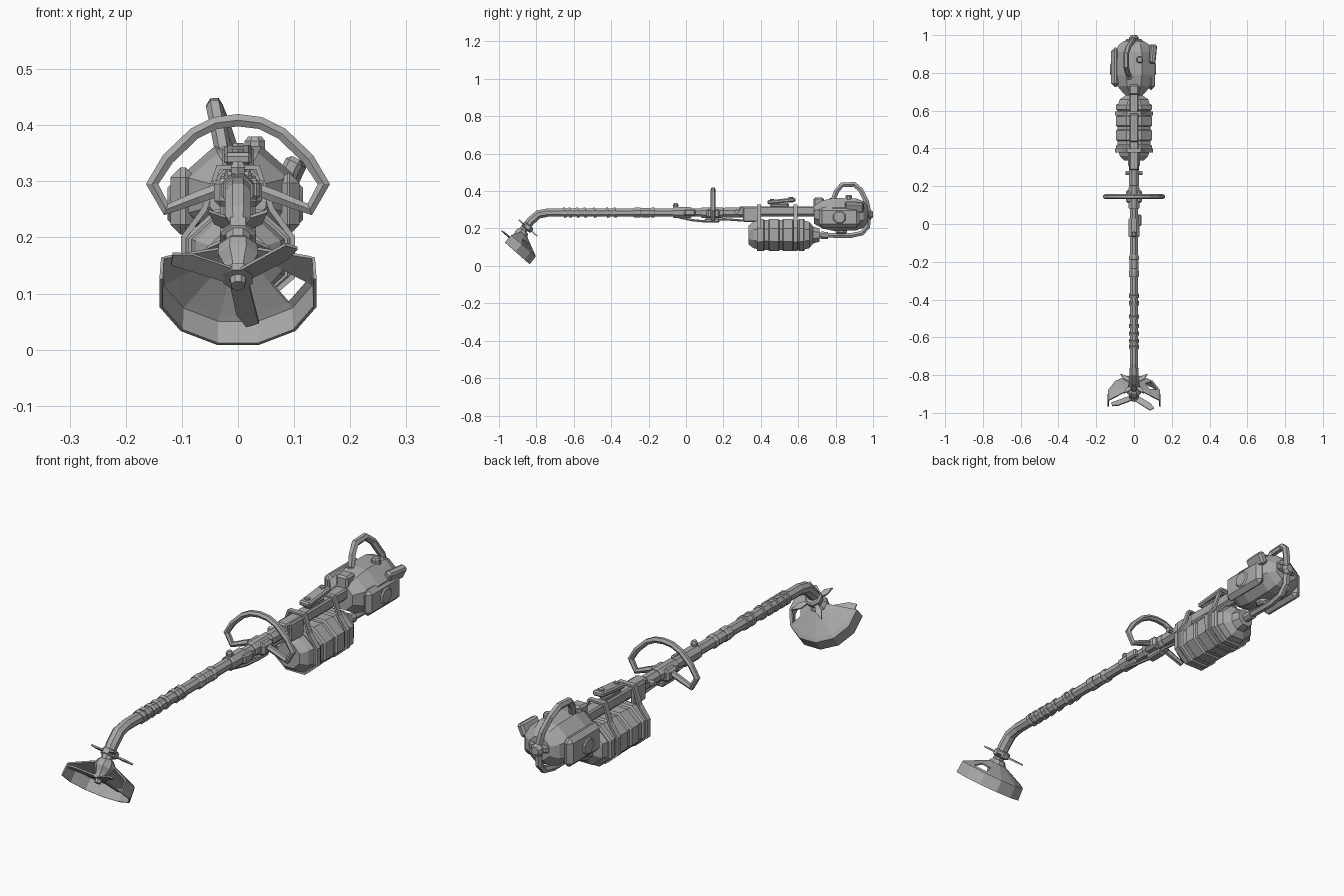
import bpy, bmesh, math
from mathutils import Vector, Matrix

old = bpy.data.objects.get("Cube")
if old:
    bpy.data.objects.remove(old, do_unlink=True)

grey = bpy.data.materials.new("plain_grey")
grey.use_nodes = True
grey.diffuse_color = (0.4, 0.4, 0.4, 1)
grey.node_tree.nodes["Principled BSDF"].inputs["Base Color"].default_value = (0.4, 0.4, 0.4, 1)
X, Y, Z = Vector((1, 0, 0)), Vector((0, 1, 0)), Vector((0, 0, 1))


def finish(name, bm, matrix=None):
    if matrix:
        bm.transform(matrix)
    bmesh.ops.recalc_face_normals(bm, faces=bm.faces)
    mesh = bpy.data.meshes.new(name)
    bm.to_mesh(mesh)
    bm.free()
    mesh.materials.append(grey)
    ob = bpy.data.objects.new(name, mesh)
    bpy.context.collection.objects.link(ob)
    return ob


def sweep(name, path, radii, sides=8, ref=Z, closed=False):
    """Skin flat-sided sections along a path; radii is one value, a pair, or one per point."""
    bm, rings, n = bmesh.new(), [], len(path)
    pts = [Vector(p) for p in path]
    for i, p in enumerate(pts):
        after = pts[(i + 1) % n] if closed or i < n - 1 else p
        before = pts[i - 1] if closed or i else p
        t = ((after - p).normalized() + (p - before).normalized()).normalized()
        a = ref.cross(t).normalized()
        b = t.cross(a)
        r = radii[i] if isinstance(radii, list) else radii
        ra, rb = r if isinstance(r, tuple) else (r, r)
        k = 1 / math.cos(math.pi / sides)
        ring = []
        for j in range(sides):
            ang = (j + 0.5) * math.tau / sides
            ring.append(bm.verts.new(p + a * ra * k * math.cos(ang) + b * rb * k * math.sin(ang)))
        rings.append(ring)
    for i in range(n if closed else n - 1):
        for j in range(sides):
            q, s = rings[i], rings[(i + 1) % n]
            bm.faces.new((q[j], q[(j + 1) % sides], s[(j + 1) % sides], s[j]))
    if not closed:
        bm.faces.new(rings[0])
        bm.faces.new(rings[-1])
    return finish(name, bm)


def along_y(name, z, stations, sides=8, x=0):
    return sweep(name, [(x, s[0], z) for s in stations], [(s[1], s[2]) for s in stations], sides)


def box(name, centre, size, bevel=0.006, tilt=(0, 0, 0)):
    bm = bmesh.new()
    bmesh.ops.create_cube(bm, size=1, matrix=Matrix.Diagonal((*size, 1)))
    bmesh.ops.bevel(bm, geom=bm.edges[:], offset=bevel, segments=1, affect='EDGES')
    turn = Matrix.Rotation(tilt[0], 4, 'X') @ Matrix.Rotation(tilt[1], 4, 'Y') @ Matrix.Rotation(tilt[2], 4, 'Z')
    return finish(name, bm, Matrix.Translation(centre) @ turn)


def plate(name, outline, thick, matrix):
    bm = bmesh.new()
    face = bm.faces.new([bm.verts.new((x, y, -thick / 2)) for x, y in outline])
    out = bmesh.ops.extrude_face_region(bm, geom=[face])
    bmesh.ops.translate(bm, vec=(0, 0, thick), verts=[v for v in out["geom"] if isinstance(v, bmesh.types.BMVert)])
    return finish(name, bm, matrix)


# Shaft with a bent neck
sweep("shaft", [(0, 0.7, 0.285), (0, -0.74, 0.285), (0, -0.79, 0.275), (0, -0.83, 0.24), (0, -0.9, 0.155)],
      [0.022, 0.022, 0.023, 0.023, 0.02], 8, X)

# Cutting head frame: x across, y forward and up, z down the neck
head = Matrix.Translation((0, -0.88, 0.17)) @ Matrix((
    (1, 0, 0, 0), (0, -0.75, -0.66, 0), (0, 0.66, -0.75, 0), (0, 0, 0, 1)))


def on_neck(name, stations):
    return sweep(name, [head @ Vector((0, 0, s[0])) for s in stations], [s[1] for s in stations], 8, X)


on_neck("neck_collar", [(-0.065, 0.025), (-0.06, 0.032), (-0.04, 0.032), (-0.035, 0.025)])
on_neck("gear_head", [(-0.025, 0.024), (-0.012, 0.034), (0.01, 0.036), (0.03, 0.026), (0.045, 0.022)])
on_neck("blade_hub", [(0.045, 0.026), (0.06, 0.026), (0.06, 0.014), (0.075, 0.012)])

for i, deg in enumerate((155, 40, -80)):
    plate(f"blade_{i + 1}", [(0, -0.017), (0.1, -0.02), (0.132, -0.008), (0.124, 0.016), (0, 0.017)], 0.006,
          head @ Matrix.Translation((0, 0, 0.055)) @ Matrix.Rotation(math.radians(deg), 4, 'Z')
          @ Matrix.Rotation(0.12, 4, 'X'))

# Leaf shaped spikes on the neck collar
for i, (deg, reach) in enumerate(((50, 0.082), (130, 0.082), (-45, 0.1), (225, 0.1))):
    plate(f"neck_spike_{i + 1}", [(0.02, -0.005), (reach * 0.62, -0.013), (reach, 0), (reach * 0.62, 0.013), (0.02, 0.005)],
          0.007, head @ Matrix.Translation((0, 0, -0.048)) @ Matrix.Rotation(math.radians(deg), 4, 'Z'))

# Fan shaped guard with one broken-out panel
bm = bmesh.new()
profile = [(0.028, -0.012), (0.085, 0.013), (0.128, 0.032), (0.142, 0.04), (0.145, 0.092)]
fans = [[bm.verts.new((r * math.cos(a), r * math.sin(a), d)) for r, d in profile]
        for a in (math.radians(-195 + 30 * k) for k in range(8))]
for k in range(7):
    for j in range(4):
        if (k, j) != (5, 1):
            bm.faces.new((fans[k][j], fans[k + 1][j], fans[k + 1][j + 1], fans[k][j + 1]))
guard = finish("guard", bm, head)
guard.modifiers.new("wall", 'SOLIDIFY').thickness = 0.006

# Bands and sleeves on the shaft
for i, y in enumerate((-0.65, -0.62, -0.58, -0.54, -0.49, -0.42, -0.38)):
    sweep(f"shaft_wrap_{i + 1}", [(0, y - 0.008, 0.283), (0, y + 0.008, 0.287)], 0.027, 8)
for i, (a, b, r) in enumerate(((-0.28, -0.24, 0.027), (-0.24, -0.19, 0.025), (-0.19, -0.165, 0.027),
                               (-0.07, 0.03, 0.029), (0.08, 0.2, 0.028), (0.2, 0.33, 0.026))):
    along_y(f"shaft_sleeve_{i + 1}", 0.285, [(a, r - 0.004, r - 0.004), (a + 0.006, r, r),
                                             (b - 0.006, r, r), (b, r - 0.004, r - 0.004)])
sweep("sleeve_knob", [(0, -0.055, 0.3), (0, -0.055, 0.325), (0, -0.055, 0.335)], [0.009, 0.013, 0.008], 6, Y)
box("throttle_clip", (0.028, 0.02, 0.285), (0.022, 0.06, 0.035))
sweep("control_cable", [(0.01, -0.04, 0.26), (0.012, 0.03, 0.245), (0.01, 0.1, 0.238), (0, 0.2, 0.25), (0, 0.34, 0.24)],
      0.006, 6, X)

# Loop handle and its clamp
half = [(0.035, 0.285), (0.07, 0.272), (0.128, 0.25), (0.153, 0.295), (0.125, 0.34), (0.078, 0.385), (0.04, 0.404)]
loop = half + [(0, 0.409)] + [(-x, z) for x, z in reversed(half)]
sweep("loop_handle", [(x, 0.145, z) for x, z in loop], 0.011, 6, Y)
box("handle_clamp", (0, 0.145, 0.28), (0.085, 0.07, 0.05), 0.01)
box("handle_clamp_lower", (0, 0.14, 0.243), (0.04, 0.08, 0.024))
for s in (-1, 1):
    sweep(f"clamp_bolt_{s}", [(s * 0.02, 0.27, 0.29), (s * 0.045, 0.27, 0.29)], 0.01, 6)
    box(f"bracket_cheek_{s}", (s * 0.024, 0.35, 0.275), (0.014, 0.09, 0.08))
box("mount_block", (0, 0.32, 0.29), (0.05, 0.07, 0.055))
box("top_rail", (0, 0.53, 0.295), (0.05, 0.38, 0.045))

# Tank with raised ribs, straps and nose
along_y("tank", 0.165, [(0.335, 0.05, 0.05), (0.36, 0.075, 0.07), (0.4, 0.088, 0.08), (0.62, 0.088, 0.08),
                        (0.66, 0.075, 0.07), (0.68, 0.045, 0.045), (0.715, 0.035, 0.035)])
for i, (a, b) in enumerate(((0.385, 0.42), (0.44, 0.5), (0.515, 0.575), (0.6, 0.635))):
    along_y(f"tank_rib_{i + 1}", 0.165, [(a, 0.088, 0.08), (a + 0.006, 0.095, 0.086),
                                         (b - 0.006, 0.095, 0.086), (b, 0.088, 0.08)])
strap = [(0.035, 0.325), (0.06, 0.25), (0.097, 0.2), (0.097, 0.13), (0.042, 0.083)]
for y in (0.39, 0.585):
    pts = strap + [(-x, z) for x, z in reversed(strap)]
    sweep("tank_strap", [(x, y, z) for x, z in pts], (0.005, 0.011), 4, Y, True)
box("sight_base", (0, 0.5, 0.325), (0.035, 0.1, 0.02))
box("sight_plate", (0, 0.51, 0.347), (0.05, 0.15, 0.022), 0.006, (0.1, 0, 0))
for y in (0.46, 0.56):
    sweep("sight_screw", [(0, y, 0.34), (0, y, 0.363 + (y - 0.51) * 0.1)], 0.01, 6, Y)

# Motor body
along_y("motor_body", 0.275, [(0.685, 0.05, 0.05), (0.73, 0.088, 0.075), (0.79, 0.1, 0.088),
                              (0.91, 0.1, 0.085), (0.95, 0.08, 0.07), (0.97, 0.05, 0.045)])
box("motor_front_clamp", (0, 0.71, 0.335), (0.055, 0.055, 0.06), 0.008)
box("side_housing_right", (-0.098, 0.83, 0.265), (0.045, 0.21, 0.12), 0.018)
box("side_housing_left", (0.09, 0.82, 0.26), (0.04, 0.22, 0.11), 0.018)
for s, x in ((-1, 0.118), (1, 0.108)):
    sweep("side_cap", [(s * x, 0.82, 0.26), (s * (x + 0.008), 0.82, 0.26)], [0.036, 0.028], 8, Y)
box("exhaust", (0.095, 0.9, 0.315), (0.032, 0.1, 0.055), 0.008, (0, 0.45, -0.1))
sweep("bottom_cap", [(0, 0.83, 0.2), (0, 0.83, 0.178), (0, 0.83, 0.17)], [0.03, 0.03, 0.02], 8, Y)
sweep("starter_knob", [(0.0, 0.96, 0.275), (0, 0.985, 0.275), (0, 1.0, 0.275)], [0.018, 0.026, 0.016], 8)
box("rear_bracket", (0, 0.97, 0.28), (0.09, 0.02, 0.03))
sweep("fuel_cap", [(0.03, 0.87, 0.35), (0.03, 0.87, 0.372), (0.03, 0.87, 0.38)], [0.018, 0.018, 0.012], 8, Y)

# Carrying tube over the motor and return tube below it
sweep("carry_tube", [(-0.02, 0.775, 0.32), (-0.035, 0.805, 0.4), (-0.042, 0.835, 0.433), (-0.042, 0.9, 0.436),
                     (-0.03, 0.935, 0.405), (-0.01, 0.965, 0.345), (0, 0.978, 0.28), (0, 0.972, 0.21),
                     (0, 0.94, 0.175), (0, 0.88, 0.162), (0, 0.69, 0.165)], 0.013, 6, X)
for p, q in (((-0.02, 0.775, 0.33), (-0.026, 0.785, 0.355)), ((0, 0.76, 0.163), (0, 0.72, 0.164))):
    sweep("tube_collar", [p, q], 0.019, 8, X)
